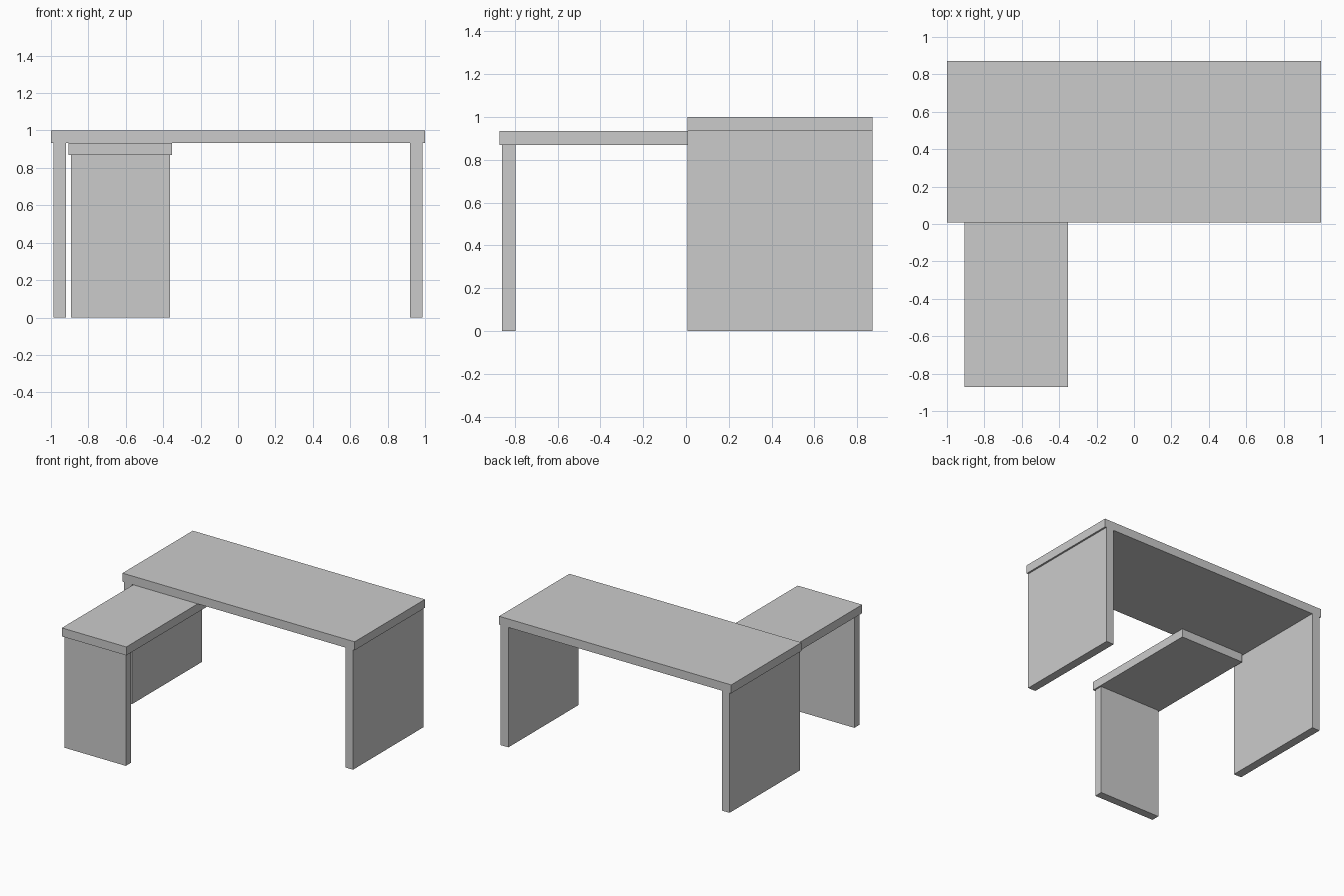
import bpy

if "Cube" in bpy.data.objects:
    bpy.data.objects.remove(bpy.data.objects["Cube"])


def box(name, x, y, z):
    """Axis-aligned board given as (min, max) ranges."""
    bpy.ops.mesh.primitive_cube_add(size=1, location=[sum(r) / 2 for r in (x, y, z)])
    ob = bpy.context.object
    ob.name = name
    ob.scale = [r[1] - r[0] for r in (x, y, z)]
    bpy.ops.object.transform_apply(location=False, rotation=False, scale=True)
    return ob


T = 0.066            # board thickness
BACK, FRONT = 0.872, 0.007

# Main desk: top on two full-depth side panels
box("desk_top", (-1, 1), (FRONT, BACK), (1 - T, 1))
box("left_panel", (-0.986, -0.92), (FRONT, BACK), (0, 1 - T))
box("right_panel", (0.92, 0.986), (FRONT, BACK), (0, 1 - T))

# Lower side return: tucked under the desk top, with one front panel
box("return_top", (-0.907, -0.352), (-BACK, 0.114), (1 - 2 * T, 1 - T))
box("return_panel", (-0.893, -0.364), (-0.86, -0.796), (0, 1 - 2 * T))
